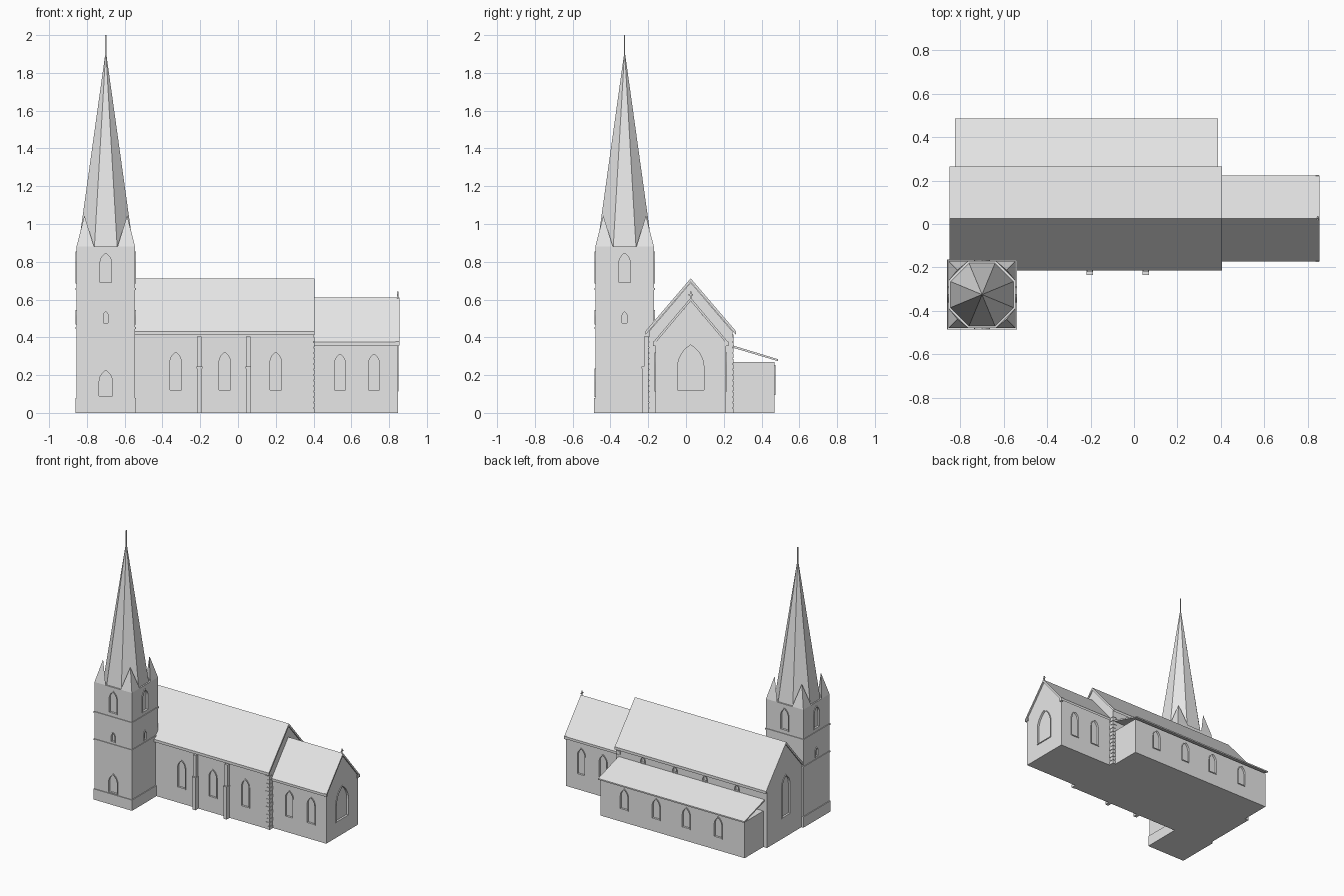
import bpy, bmesh, math
from mathutils import Vector

if "Cube" in bpy.data.objects:
    bpy.data.objects.remove(bpy.data.objects["Cube"])

stone = bpy.data.materials.new("light_grey_stone")
stone.use_nodes = True
GREY = (0.8, 0.8, 0.8, 1)
stone.diffuse_color = GREY
stone.node_tree.nodes["Principled BSDF"].inputs["Base Color"].default_value = GREY

RIDGE_Y = 0.025
UP = Vector((0, 0, 1))
FRONT, BACK = Vector((0, -1, 0)), Vector((0, 1, 0))
EAST, WEST = Vector((1, 0, 0)), Vector((-1, 0, 0))


def finish(name, bm):
    bmesh.ops.recalc_face_normals(bm, faces=bm.faces)
    mesh = bpy.data.meshes.new(name)
    bm.to_mesh(mesh)
    bm.free()
    mesh.materials.append(stone)
    obj = bpy.data.objects.new(name, mesh)
    bpy.context.collection.objects.link(obj)
    return obj


def add_prism(bm, points, shift):
    """Extrude a flat outline along a vector."""
    face = bm.faces.new([bm.verts.new(p) for p in points])
    ext = bmesh.ops.extrude_face_region(bm, geom=[face])
    moved = [g for g in ext["geom"] if isinstance(g, bmesh.types.BMVert)]
    bmesh.ops.translate(bm, verts=moved, vec=shift)


def add_box(bm, x0, x1, y0, y1, z0, z1):
    add_prism(bm, [(x0, y0, z0), (x1, y0, z0), (x1, y1, z0), (x0, y1, z0)], UP * (z1 - z0))


def box(name, *bounds):
    bm = bmesh.new()
    add_box(bm, *bounds)
    return finish(name, bm)


def profile_x(name, outline, x0, x1):
    bm = bmesh.new()
    add_prism(bm, [(x0, y, z) for y, z in outline], EAST * (x1 - x0))
    return finish(name, bm)


def gabled(name, x0, x1, half, eave, peak):
    return profile_x(name, [(RIDGE_Y - half, 0), (RIDGE_Y + half, 0), (RIDGE_Y + half, eave),
                            (RIDGE_Y, peak), (RIDGE_Y - half, eave)], x0, x1)


def gable_roof(name, x0, x1, half, eave, peak, thick):
    outer = [(RIDGE_Y - half, eave), (RIDGE_Y, peak), (RIDGE_Y + half, eave)]
    inner = [(y, z - thick) for y, z in reversed(outer)]
    return profile_x(name, outer + inner, x0, x1)


def arch(half, bottom, top):
    """Pointed arch outline, running up the right side and down the left."""
    spring = top - math.sqrt(3) * half
    steps = [math.radians(10 * i) for i in range(7)]
    right = [(-half + 2 * half * math.cos(a), spring + 2 * half * math.sin(a)) for a in steps]
    left = [(-u, v) for u, v in reversed(right[:-1])]
    return [(half, bottom)] + right + left + [(-half, bottom)]


def windows(wall, specs):
    """Cut shallow arched recesses in a wall and edge each one with a thin moulding."""
    cut, frames = bmesh.new(), bmesh.new()
    for x, y, normal, half, bottom, top in specs:
        side = UP.cross(normal)
        base = Vector((x, y, 0))

        def place(outline, depth):
            return [base + side * u + UP * v + normal * depth for u, v in outline]
        inner = arch(half, bottom, top)
        outer = arch(half + 0.006, bottom - 0.006, top + 0.009)
        add_prism(cut, place(inner, -0.01), normal * 0.03)
        rings = [[frames.verts.new(p) for p in place(o, d)]
                 for o, d in ((inner, -0.002), (inner, 0.005), (outer, 0.005), (outer, -0.002))]
        for i in range(len(inner)):
            j = (i + 1) % len(inner)
            for k in range(4):
                a, b = rings[k], rings[(k + 1) % 4]
                frames.faces.new((a[i], a[j], b[j], b[i]))
    cutter = finish("window_cutter", cut)
    cutter.hide_render = True
    mod = wall.modifiers.new("recesses", "BOOLEAN")
    mod.operation, mod.solver, mod.object = "DIFFERENCE", "EXACT", cutter
    bpy.context.view_layer.objects.active = wall
    bpy.ops.object.modifier_apply(modifier=mod.name)
    bpy.data.objects.remove(cutter)
    finish(wall.name + "_window_frames", frames)


# Nave with clerestory windows, south windows and west window
NAVE_S, NAVE_N = RIDGE_Y - 0.222, RIDGE_Y + 0.222
nave = gabled("nave", -0.845, 0.4, 0.222, 0.43, 0.69)
windows(nave, [(x, NAVE_S, FRONT, 0.03, 0.12, 0.32) for x in (-0.33, -0.07, 0.2)]
        + [(x, NAVE_N, BACK, 0.015, 0.365, 0.405) for x in (0.185, -0.08, -0.33, -0.595)]
        + [(-0.845, RIDGE_Y, WEST, 0.045, 0.16, 0.46)])
gable_roof("nave_roof", -0.85, 0.406, 0.24, 0.432, 0.712, 0.02)

# Chancel
CH_S, CH_N = RIDGE_Y - 0.187, RIDGE_Y + 0.187
chancel = gabled("chancel", 0.39, 0.846, 0.187, 0.37, 0.592)
windows(chancel, [(x, y, n, 0.03, 0.12, 0.31) for x in (0.54, 0.72)
                  for y, n in ((CH_S, FRONT), (CH_N, BACK))]
        + [(0.846, RIDGE_Y, EAST, 0.07, 0.12, 0.36)])
gable_roof("chancel_roof", 0.4, 0.855, 0.198, 0.375, 0.61, 0.018)

# Kneelers under the chancel gable
bm = bmesh.new()
for y in (CH_S, CH_N):
    add_box(bm, 0.835, 0.853, y - 0.013, y + 0.013, 0.355, 0.378)
finish("gable_kneelers", bm)

# Gable cross
bm = bmesh.new()
add_box(bm, 0.843, 0.849, RIDGE_Y - 0.003, RIDGE_Y + 0.003, 0.6, 0.642)
add_box(bm, 0.843, 0.849, RIDGE_Y - 0.011, RIDGE_Y + 0.011, 0.622, 0.629)
finish("gable_cross", bm)

# Side aisle with an open gap below its lean-to roof
aisle = box("side_aisle", -0.815, 0.38, 0.2, 0.468, 0, 0.27)
windows(aisle, [(x, 0.468, BACK, 0.03, 0.1, 0.245) for x in (0.185, -0.08, -0.33, -0.595)])
profile_x("aisle_roof", [(0.245, 0.358), (0.487, 0.284), (0.487, 0.274), (0.245, 0.346)],
          -0.825, 0.388)

# Stepped buttresses
for n, x in enumerate((-0.204, 0.055)):
    bm = bmesh.new()
    add_box(bm, x - 0.012, x + 0.012, -0.222, NAVE_S + 0.01, 0, 0.405)
    add_box(bm, x - 0.013, x + 0.013, -0.232, NAVE_S + 0.01, 0, 0.235)
    add_box(bm, x - 0.015, x + 0.015, -0.235, NAVE_S + 0.01, 0.235, 0.245)
    finish("buttress_%d" % (n + 1), bm)

# Corner quoins on the nave
bm = bmesh.new()
for i in range(14):
    long, z = 0.022 + 0.012 * (i % 2), i * 0.029
    add_box(bm, 0.404 - long, 0.404, NAVE_S - 0.004, NAVE_S + 0.056 - long, z, z + 0.024)
    add_box(bm, 0.404 - long, 0.404, NAVE_N - 0.056 + long, NAVE_N + 0.004, z, z + 0.024)
finish("nave_quoins", bm)

# Tower body, plinth and string courses
TX, TY, HALF = -0.7, -0.325, 0.155


def tower_block(name, half, z0, z1):
    return box(name, TX - half, TX + half, TY - half, TY + half, z0, z1)


tower = tower_block("tower", HALF, 0, 0.88)
tower_block("tower_plinth", 0.161, 0, 0.08)
for n, z in enumerate((0.45, 0.655)):
    tower_block("string_course_%d" % (n + 1), 0.16, z - 0.005, z + 0.005)
specs = []
for n in (FRONT, BACK, EAST, WEST):
    x, y = TX + n.x * HALF, TY + n.y * HALF
    specs += [(x, y, n, 0.03, 0.69, 0.845), (x, y, n, 0.013, 0.475, 0.535)]
specs.append((TX, TY - HALF, FRONT, 0.035, 0.09, 0.225))
windows(tower, specs)

# Octagonal spire
bm = bmesh.new()
ring = []
for i in range(8):
    a = math.radians(22.5 + 45 * i)
    r = 0.145 / math.cos(math.radians(22.5))
    ring.append(bm.verts.new((TX + r * math.cos(a), TY + r * math.sin(a), 0.88)))
tip = bm.verts.new((TX, TY, 1.92))
bm.faces.new(ring)
for i in range(8):
    bm.faces.new((ring[i], ring[(i + 1) % 8], tip))
finish("spire", bm)
box("spire_finial", TX - 0.003, TX + 0.003, TY - 0.003, TY + 0.003, 1.88, 2.0)

# Three-sided pinnacles on the tower corners
bm = bmesh.new()
for sx in (-1, 1):
    for sy in (-1, 1):
        corners = [(HALF, HALF, 0.88), (0.062, HALF, 0.88), (HALF, 0.062, 0.88), (0.113, 0.113, 1.045)]
        v = [bm.verts.new((TX + sx * x, TY + sy * y, z)) for x, y, z in corners]
        for a, b, c in ((0, 1, 2), (0, 1, 3), (1, 2, 3), (0, 2, 3)):
            bm.faces.new((v[a], v[b], v[c]))
finish("corner_pinnacles", bm)
